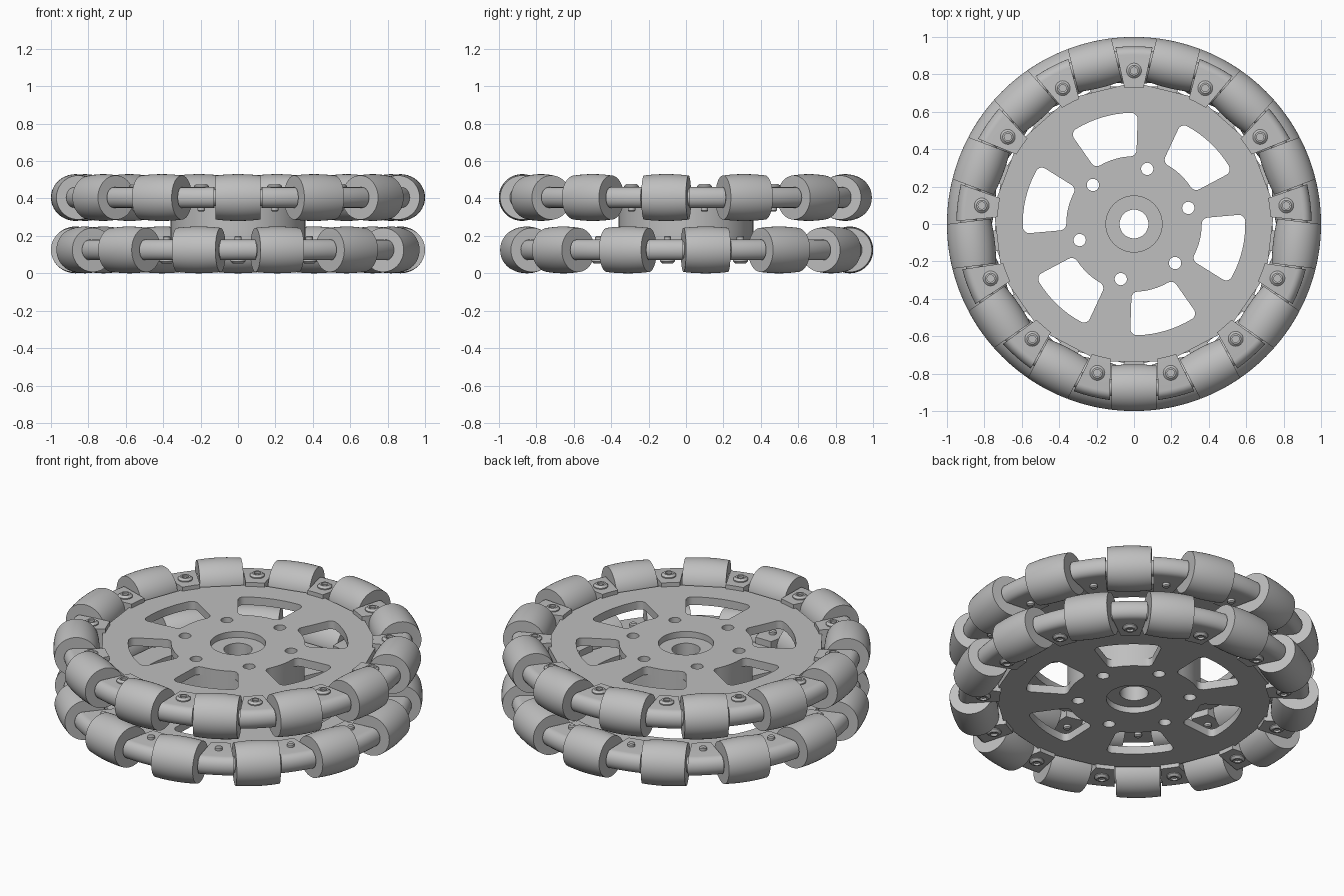
import bpy, bmesh
from math import pi, cos, sin, sqrt, radians
from mathutils import Matrix

if "Cube" in bpy.data.objects:
    bpy.data.objects.remove(bpy.data.objects["Cube"])

N = 13                # rollers per row
STEP = 2 * pi / N
MID = 0.265           # height of the plane between both rows
ROW = 0.14            # row height above and below that plane
HOLE_ANGLE = radians(16.5)

grey = bpy.data.materials.new("grey")
grey.use_nodes = True
grey.diffuse_color = (0.52, 0.52, 0.52, 1)
grey.node_tree.nodes["Principled BSDF"].inputs["Base Color"].default_value = (0.52, 0.52, 0.52, 1)


def finish(mesh):
    bm = bmesh.new()
    bm.from_mesh(mesh)
    bmesh.ops.remove_doubles(bm, verts=bm.verts, dist=0.0001)
    bmesh.ops.recalc_face_normals(bm, faces=bm.faces)
    for f in bm.faces:
        f.smooth = True
    bm.to_mesh(mesh)
    bm.free()
    mesh.set_sharp_from_angle(angle=radians(30))
    mesh.materials.clear()
    mesh.materials.append(grey)
    return mesh


def place(name, mesh, matrix):
    ob = bpy.data.objects.new(name, mesh)
    bpy.context.collection.objects.link(ob)
    ob.matrix_world = matrix


def lathe(name, profile, segments):
    """Turn a (radius, height) profile around z."""
    bm = bmesh.new()
    verts = [bm.verts.new((r, 0, z)) for r, z in profile]
    edges = [bm.edges.new(p) for p in zip(verts, verts[1:])]
    bmesh.ops.spin(bm, geom=verts + edges, cent=(0, 0, 0), axis=(0, 0, 1),
                   angle=2 * pi, steps=segments)
    mesh = bpy.data.meshes.new(name)
    bm.to_mesh(mesh)
    bm.free()
    return finish(mesh)


def slab(name, loops, half):
    """Extrude a flat outline with holes, centred on z = 0."""
    curve = bpy.data.curves.new(name, "CURVE")
    curve.dimensions = "2D"
    curve.fill_mode = "BOTH"
    curve.extrude = half
    for loop in loops:
        sp = curve.splines.new("POLY")
        sp.points.add(len(loop) - 1)
        for p, (x, y) in zip(sp.points, loop):
            p.co = (x, y, 0, 1)
        sp.use_cyclic_u = True
    tmp = bpy.data.objects.new(name, curve)
    bpy.context.collection.objects.link(tmp)
    dg = bpy.context.evaluated_depsgraph_get()
    mesh = bpy.data.meshes.new_from_object(tmp.evaluated_get(dg))
    bpy.data.objects.remove(tmp)
    return finish(mesh)


def circle(r, n, x=0, y=0):
    return [(x + r * cos(2 * pi * i / n), y + r * sin(2 * pi * i / n)) for i in range(n)]


def window(angle, inner=0.362, outer=0.595, span=radians(18.5), c=0.035):
    """Annular sector with rounded corners."""
    pts = []

    def corner(r, side, start):
        a = angle + side * (span - c / r)
        for i in range(6):
            t = a + start + i * pi / 10
            pts.append((r * cos(a) + c * cos(t), r * sin(a) + c * sin(t)))

    def arc(r, steps):
        for i in steps:
            a = angle + i * span / 5
            pts.append((r * cos(a), r * sin(a)))

    corner(inner + c, -1, pi)
    corner(outer - c, -1, -pi / 2)
    arc(outer, range(-3, 4))
    corner(outer - c, 1, 0)
    corner(inner + c, 1, pi / 2)
    arc(inner, range(3, -4, -1))
    return pts


def plate_outline(start):
    """Disc edge with a flat pocket behind every roller."""
    pts = []
    for k in range(N):
        a = start + k * STEP
        for r, t in ((0.762, -0.14), (0.735, -0.13), (0.735, 0.13), (0.762, 0.14)):
            pts.append((r * cos(a) - t * sin(a), r * sin(a) + t * cos(a)))
    return pts


def bracket_mesh():
    """Tapered arm between two rollers, rounded on its outer edge."""
    section = [(0.73, 0.055), (0.73, -0.055)]
    section += [(0.905 + 0.045 * cos(t), 0.055 * sin(t))
                for t in [-pi / 2 + i * pi / 12 for i in range(13)]]
    bm = bmesh.new()
    rings = []
    for s in (-1, -0.5, 0, 0.5, 1):
        ring = []
        for r, z in section:
            a = s * (0.06 + (r - 0.77) * 0.22) / r
            ring.append(bm.verts.new((r * cos(a), r * sin(a), z)))
        rings.append(ring)
    for a, b in zip(rings, rings[1:]):
        for i in range(len(a)):
            j = (i + 1) % len(a)
            bm.faces.new((a[i], a[j], b[j], b[i]))
    bm.faces.new(rings[0])
    bm.faces.new(rings[-1])
    mesh = bpy.data.meshes.new("bracket")
    bm.to_mesh(mesh)
    bm.free()
    return finish(mesh)


# Shared part meshes
barrel = [(sqrt(1 - h * h) - 0.875, h) for h in [0.12 * i / 6 for i in range(-6, 7)]]
roller = lathe("roller", [(0, -0.12)] + barrel + [(0, 0.12)], 48)
axle = lathe("axle", [(0, -0.14), (0.045, -0.14), (0.045, 0.14), (0, 0.14)], 24)
bracket = bracket_mesh()
# Bolt with a washer, a socket head and a short end on the other side
bolt = lathe("bolt", [(0, -0.075), (0.014, -0.075), (0.02, -0.069), (0.02, 0.05),
                      (0.04, 0.05), (0.04, 0.061), (0.028, 0.072), (0.019, 0.072),
                      (0.019, 0.06), (0, 0.06)], 24)

bolt_holes = [circle(0.033, 20, 0.303 * cos(a), 0.303 * sin(a))
              for a in [HOLE_ANGLE + k * pi / 3 for k in range(6)]]
windows = [window(HOLE_ANGLE + pi / 6 + k * pi / 3) for k in range(6)]

# Hub spacer, its ends form the floors of the central recesses
hub = slab("hub", [circle(0.36, 96), circle(0.077, 40)] + bolt_holes, 0.135)
place("hub", hub, Matrix.Translation((0, 0, MID)))

# Two mirrored rows, turned half a step against each other
for row, side, start in (("upper", 1, -pi / 2), ("lower", -1, pi / 2)):
    centre = Matrix.Translation((0, 0, MID + side * ROW))
    flip = Matrix.Rotation(0 if side > 0 else pi, 4, "X")
    plate = slab(row + "_plate", [plate_outline(start), circle(0.15, 64)]
                 + windows + bolt_holes, 0.024)
    place(row + "_plate", plate, Matrix.Translation((0, 0, MID + side * 0.147)))
    for k in range(N):
        turn = centre @ Matrix.Rotation(start + k * STEP, 4, "Z")
        lying = turn @ Matrix.Translation((0.875, 0, 0)) @ Matrix.Rotation(pi / 2, 4, "X")
        place(row + "_roller", roller, lying)
        place(row + "_axle", axle, lying)
        gap = centre @ Matrix.Rotation(start + (k + 0.5) * STEP, 4, "Z") @ flip
        place(row + "_bracket", bracket, gap)
        place(row + "_bolt", bolt, gap @ Matrix.Translation((0.82, 0, 0)))
